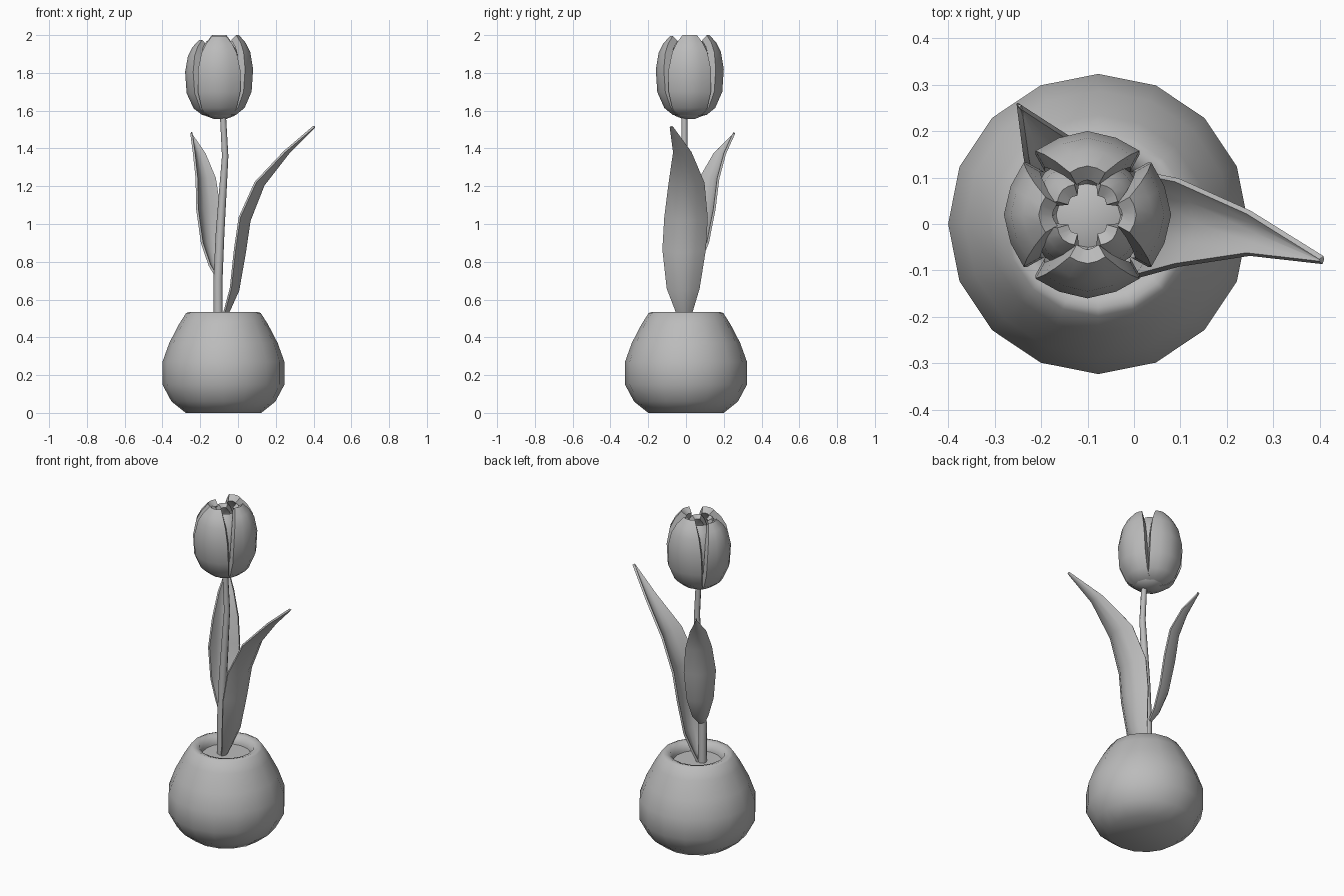
import bpy, math
from mathutils import Vector, Matrix

cube = bpy.data.objects.get("Cube")
if cube:
    bpy.data.objects.remove(cube)

grey = bpy.data.materials.new("plain_grey")
grey.use_nodes = True
COLOUR = (0.5, 0.5, 0.5, 1)
grey.diffuse_color = COLOUR
grey.node_tree.nodes["Principled BSDF"].inputs["Base Color"].default_value = COLOUR


def make(name, rows, closed=False, caps=False, thickness=0, angle=50):
    """Skin a mesh over rows of points that all have the same length."""
    n = len(rows[0])
    verts = [p for row in rows for p in row]
    faces = []
    for i in range(len(rows) - 1):
        for j in range(n if closed else n - 1):
            k = (j + 1) % n
            faces.append((i * n + j, i * n + k, (i + 1) * n + k, (i + 1) * n + j))
    if caps:
        faces.append(tuple(reversed(range(n))))
        faces.append(tuple(range(len(verts) - n, len(verts))))
    mesh = bpy.data.meshes.new(name)
    mesh.from_pydata(verts, [], faces)
    mesh.materials.append(grey)
    obj = bpy.data.objects.new(name, mesh)
    bpy.context.collection.objects.link(obj)
    bpy.ops.object.select_all(action="DESELECT")
    obj.select_set(True)
    bpy.context.view_layer.objects.active = obj
    if thickness:
        solid = obj.modifiers.new("thickness", "SOLIDIFY")
        solid.thickness = thickness
        solid.offset = -1
        bpy.ops.object.modifier_apply(modifier=solid.name)
    bpy.ops.object.shade_smooth_by_angle(angle=math.radians(angle))
    return obj


def ring(x, y, z, r, n):
    return [Vector((x + r * math.cos(math.tau * i / n),
                    y + r * math.sin(math.tau * i / n), z)) for i in range(n)]


def lathe(name, centre, profile, n, angle=50):
    return make(name, [ring(*centre, z, r, n) for r, z in profile],
                closed=True, caps=True, angle=angle)


# Pot with a rolled rim and a soil disc inside
lathe("pot", (-0.077, 0),
      [(0.2, 0), (0.275, 0.06), (0.323, 0.15), (0.323, 0.27), (0.287, 0.37),
       (0.235, 0.47), (0.198, 0.528), (0.18, 0.535), (0.15, 0.525),
       (0.135, 0.49), (0.132, 0.46)], 16)
lathe("soil", (-0.077, 0), [(0.136, 0.44), (0.136, 0.482)], 16)

# Stem
stem = [(-0.105, 0.47, 0.024), (-0.106, 0.7, 0.024), (-0.095, 0.95, 0.023),
        (-0.08, 1.18, 0.02), (-0.068, 1.36, 0.017), (-0.08, 1.58, 0.016)]
make("stem", [ring(x, -0.008, z, r, 8) for x, z, r in stem], closed=True, caps=True)


# Leaves: (centre of midrib, half width), cupped towards the stem
def leaf(name, stations, side, cup):
    side, cup = Vector(side).normalized(), Vector(cup).normalized()
    rows = []
    for centre, half in stations:
        rows.append([Vector(centre) + side * half * s + cup * half * 0.5 * s * s
                     for s in (1, 0.5, 0, -0.5, -1)])
    return make(name, rows, thickness=0.012)


leaf("front_leaf",
     [((-0.085, -0.01, 0.48), 0.02), ((-0.055, -0.01, 0.54), 0.04),
      ((-0.005, -0.015, 0.65), 0.08), ((0.03, -0.01, 0.85), 0.108),
      ((0.055, 0, 1.02), 0.108), ((0.13, 0.003, 1.21), 0.088),
      ((0.262, -0.02, 1.38), 0.042), ((0.4, -0.078, 1.52), 0.002)],
     (0, 1, 0), (-1, 0, 0.3))
leaf("back_leaf",
     [((-0.115, 0.01, 0.72), 0.015), ((-0.14, 0.055, 0.78), 0.045),
      ((-0.17, 0.095, 0.9), 0.075), ((-0.19, 0.125, 1.08), 0.09),
      ((-0.198, 0.15, 1.24), 0.075), ((-0.222, 0.195, 1.37), 0.046),
      ((-0.252, 0.26, 1.48), 0.002)],
     (1, 1, 0), (1, -1, 0))


# Petals: (radius, half width, height), bent back at the edges
PETAL = [(0.035, 0.035, 1.565), (0.09, 0.07, 1.578), (0.135, 0.093, 1.615),
         (0.172, 0.112, 1.7), (0.18, 0.112, 1.82), (0.165, 0.093, 1.91),
         (0.14, 0.068, 1.96), (0.105, 0.038, 2.0)]


def petal(name, degrees, scale=1, width=1, top=2.0, thickness=0.04):
    turn = Matrix.Rotation(math.radians(degrees), 3, "Z")
    base = PETAL[0][2]
    stretch = (top - base) / (PETAL[-1][2] - base)
    rows = []
    for r, half, z in PETAL:
        rows.append([turn @ Vector((r * scale - 0.38 * half * width * abs(s) ** 1.8,
                                    half * width * s, base + (z - base) * stretch))
                     + Vector((-0.1, 0.02, 0)) for s in (-1, -0.55, 0, 0.55, 1)])
    return make(name, rows, thickness=thickness, angle=60)


for name, degrees, top in (("left", 0, 2.0), ("back", 90, 2.0),
                           ("right", 180, 1.975), ("front", 270, 1.975 + 0.02)):
    petal(name + "_outer_petal", degrees, top=top)
for i in range(4):
    petal("inner_petal_%d" % (i + 1), 45 + 90 * i, scale=0.72, width=0.68,
          top=1.97 - 0.012 * (i % 2), thickness=0.03)

# Flower base joining stem and petals
lathe("flower_base", (-0.095, 0.015),
      [(0.03, 1.555), (0.075, 1.572), (0.1, 1.605), (0.06, 1.63)], 10)
